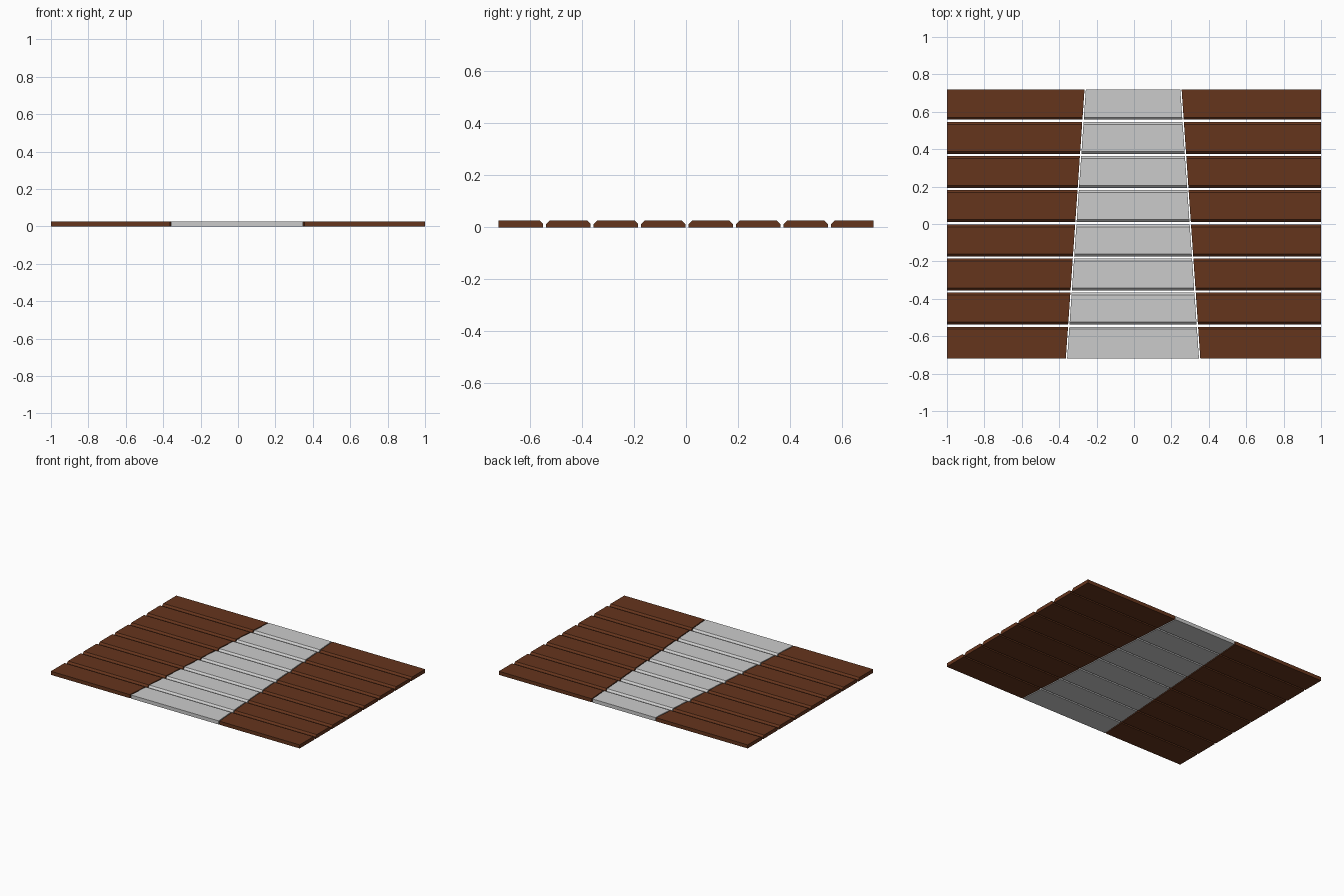
import bpy, bmesh

if "Cube" in bpy.data.objects:
    bpy.data.objects.remove(bpy.data.objects["Cube"])

HALF_X, HALF_Y, THICK = 1.0, 0.72, 0.026
GAP, CHAMFER, SEAM = 0.012, 0.013, 0.007

brown = bpy.data.materials.new("brown_wood")
brown.diffuse_color = (0.13, 0.035, 0.012, 1)
brown.use_nodes = True
brown.node_tree.nodes["Principled BSDF"].inputs["Base Color"].default_value = brown.diffuse_color


def stripe_x(side, y):
    """Slanted border of the tapering grey strip."""
    return -0.005 + side * (0.306 - 0.0695 * y)


def board(name, profile, x_min, x_max, mat=None):
    """Loft a (y, z) profile between two x borders given as functions of y."""
    bm = bmesh.new()
    a = [bm.verts.new((x_min(y), y, z)) for y, z in profile]
    b = [bm.verts.new((x_max(y), y, z)) for y, z in profile]
    n = len(profile)
    bm.faces.new(a)
    bm.faces.new(b[::-1])
    for i in range(n):
        j = (i + 1) % n
        bm.faces.new((a[i], b[i], b[j], a[j]))
    bmesh.ops.recalc_face_normals(bm, faces=bm.faces)
    mesh = bpy.data.meshes.new(name)
    bm.to_mesh(mesh)
    bm.free()
    obj = bpy.data.objects.new(name, mesh)
    bpy.context.collection.objects.link(obj)
    if mat:
        mesh.materials.append(mat)


# Plank rows, chamfered only along the gaps between them
gaps = [0.004 + 0.1825 * k for k in range(-3, 4)]
for row in range(8):
    first, last = row == 0, row == 7
    y0 = -HALF_Y if first else gaps[row - 1] + GAP / 2
    y1 = HALF_Y if last else gaps[row] - GAP / 2
    profile = [(y0, 0), (y1, 0)]
    if last:
        profile.append((y1, THICK))
    else:
        profile += [(y1, THICK - CHAMFER), (y1 - CHAMFER, THICK)]
    if first:
        profile.append((y0, THICK))
    else:
        profile += [(y0 + CHAMFER, THICK), (y0, THICK - CHAMFER)]

    # Brown side boards and grey centre board
    board(f"left_plank_{row}", profile, lambda y: -HALF_X,
          lambda y: stripe_x(-1, y) - SEAM / 2, brown)
    board(f"centre_plank_{row}", profile, lambda y: stripe_x(-1, y) + SEAM / 2,
          lambda y: stripe_x(1, y) - SEAM / 2)
    board(f"right_plank_{row}", profile, lambda y: stripe_x(1, y) + SEAM / 2,
          lambda y: HALF_X, brown)
